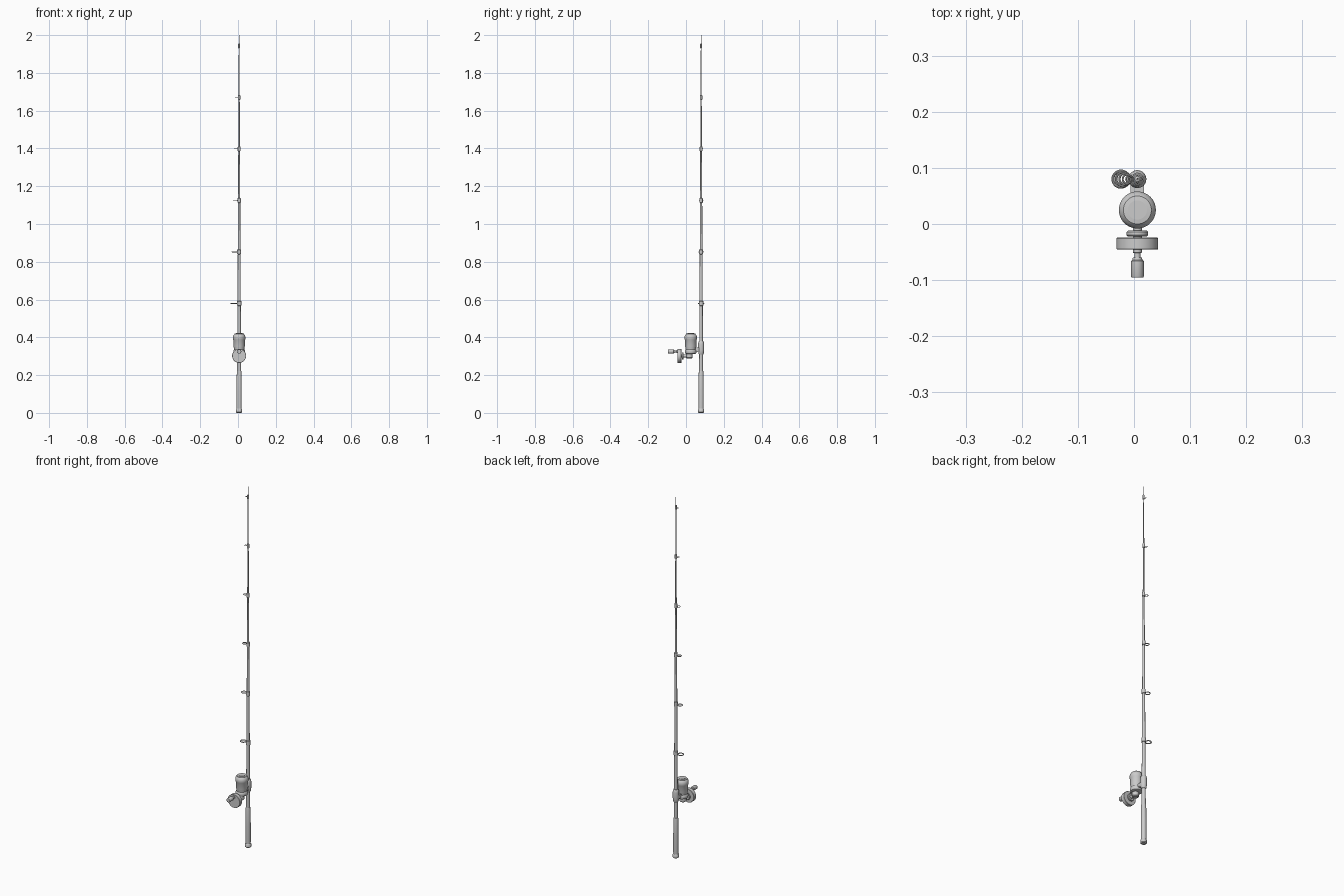
import bpy, bmesh, math
from mathutils import Matrix, Vector

if "Cube" in bpy.data.objects:
    bpy.data.objects.remove(bpy.data.objects["Cube"])

CX, ROD_Y, REEL_Y = 0.006, 0.08, 0.025


def finish(obj, angle=35):
    bpy.ops.object.select_all(action='DESELECT')
    obj.select_set(True)
    bpy.context.view_layer.objects.active = obj
    bpy.ops.object.shade_smooth_by_angle(angle=math.radians(angle))
    return obj


def from_bmesh(name, bm):
    bmesh.ops.recalc_face_normals(bm, faces=bm.faces)
    mesh = bpy.data.meshes.new(name)
    bm.to_mesh(mesh)
    bm.free()
    obj = bpy.data.objects.new(name, mesh)
    bpy.context.collection.objects.link(obj)
    return finish(obj)


def lathe(name, profile, origin, axis=(0, 0, 1), sides=32):
    """Closed turned part; profile lists (radius, distance along axis)."""
    bm = bmesh.new()
    rot = Vector((0, 0, 1)).rotation_difference(Vector(axis)).to_matrix()
    rings = []
    for r, h in profile:
        rings.append([bm.verts.new(rot @ Vector((r * math.cos(a), r * math.sin(a), h)) + Vector(origin))
                      for a in (2 * math.pi * i / sides for i in range(sides))])
    for lo, hi in zip(rings, rings[1:]):
        for i in range(sides):
            j = (i + 1) % sides
            bm.faces.new((lo[i], lo[j], hi[j], hi[i]))
    bm.faces.new(rings[0])
    bm.faces.new(rings[-1])
    return from_bmesh(name, bm)


def box(name, size, loc, tilt=0, bevel=0.002):
    bm = bmesh.new()
    bmesh.ops.create_cube(bm, size=1, matrix=Matrix.Translation(loc)
                          @ Matrix.Rotation(tilt, 4, 'X') @ Matrix.Diagonal((*size, 1)))
    bmesh.ops.bevel(bm, geom=bm.edges[:], offset=bevel, segments=2, affect='EDGES')
    return from_bmesh(name, bm)


def rod_radius(z):
    return 0.0105 - 0.009 * (z - 0.2) / 1.8


# Rod, grip and reel seat
rod = (CX, ROD_Y, 0)
lathe("rod_blank", [(rod_radius(z), z) for z in (0.2, 0.8, 1.4, 2.0)], rod, sides=24)
lathe("grip", [(0.0125, 0.015), (0.0135, 0.03), (0.0135, 0.12), (0.0125, 0.215), (0.011, 0.222)], rod)
lathe("butt_cap", [(0.012, 0), (0.016, 0.004), (0.016, 0.018), (0.0125, 0.023)], rod)
lathe("reel_seat", [(0.011, 0.308), (0.014, 0.314), (0.016, 0.33), (0.016, 0.365),
                    (0.014, 0.376), (0.011, 0.38)], rod)

# Line guides: wrap, stem and ring, shrinking toward the tip
for i in range(6):
    z = 0.58 + 0.2725 * i
    r = rod_radius(z)
    ring = 0.0145 - 0.0021 * i
    wire = 0.0026 - 0.0003 * i
    lathe(f"guide_wrap_{i + 1}", [(r, z - 0.013), (r + 0.003, z - 0.011),
                                  (r + 0.003, z + 0.011), (r, z + 0.013)], rod, sides=24)
    ring_x = CX - r - 0.0035 - ring - wire
    bpy.ops.mesh.primitive_torus_add(major_radius=ring, minor_radius=wire, major_segments=32,
                                     minor_segments=10, location=(ring_x, ROD_Y, z))
    bpy.context.object.name = f"guide_ring_{i + 1}"
    finish(bpy.context.object)
    lathe(f"guide_stem_{i + 1}", [(wire, 0), (wire, r + 0.005)], (CX, ROD_Y, z), (-1, 0, 0), 12)

# Reel foot and body
box("reel_foot", (0.024, 0.045, 0.022), (CX, 0.056, 0.334))
reel = (CX, REEL_Y, 0)
lathe("reel_body", [(0.022, 0.312), (0.029, 0.315), (0.031, 0.322), (0.031, 0.33), (0.027, 0.336),
                    (0.028, 0.345), (0.030, 0.352), (0.030, 0.385), (0.033, 0.39), (0.033, 0.403),
                    (0.030, 0.412), (0.025, 0.417), (0.025, 0.419), (0.017, 0.42), (0.017, 0.422)],
      reel, sides=40)
lathe("gear_housing", [(0.013, 0.288), (0.017, 0.292), (0.017, 0.316)], (CX, 0.018, 0))

# Crank: axle, hub, disc, handle and knob pointing to the front
front = (0, -1, 0)
lathe("crank_axle", [(0.008, 0), (0.008, 0.04)], (CX, 0.01, 0.302), front)
lathe("crank_hub", [(0.017, 0), (0.019, 0.002), (0.019, 0.008), (0.017, 0.01)], (CX, -0.012, 0.302), front)
lathe("crank_disc", [(0.036, 0), (0.037, 0.001), (0.037, 0.020), (0.036, 0.021)],
      (CX, -0.0245, 0.302), front, 40)
lathe("knob_stem", [(0.008, 0), (0.008, 0.006), (0.0055, 0.007), (0.0055, 0.024)], (CX, -0.045, 0.325), front)
lathe("crank_knob", [(0.008, 0), (0.009, 0.004), (0.0115, 0.006), (0.0115, 0.033), (0.0105, 0.035)],
      (CX, -0.06, 0.325), front)
